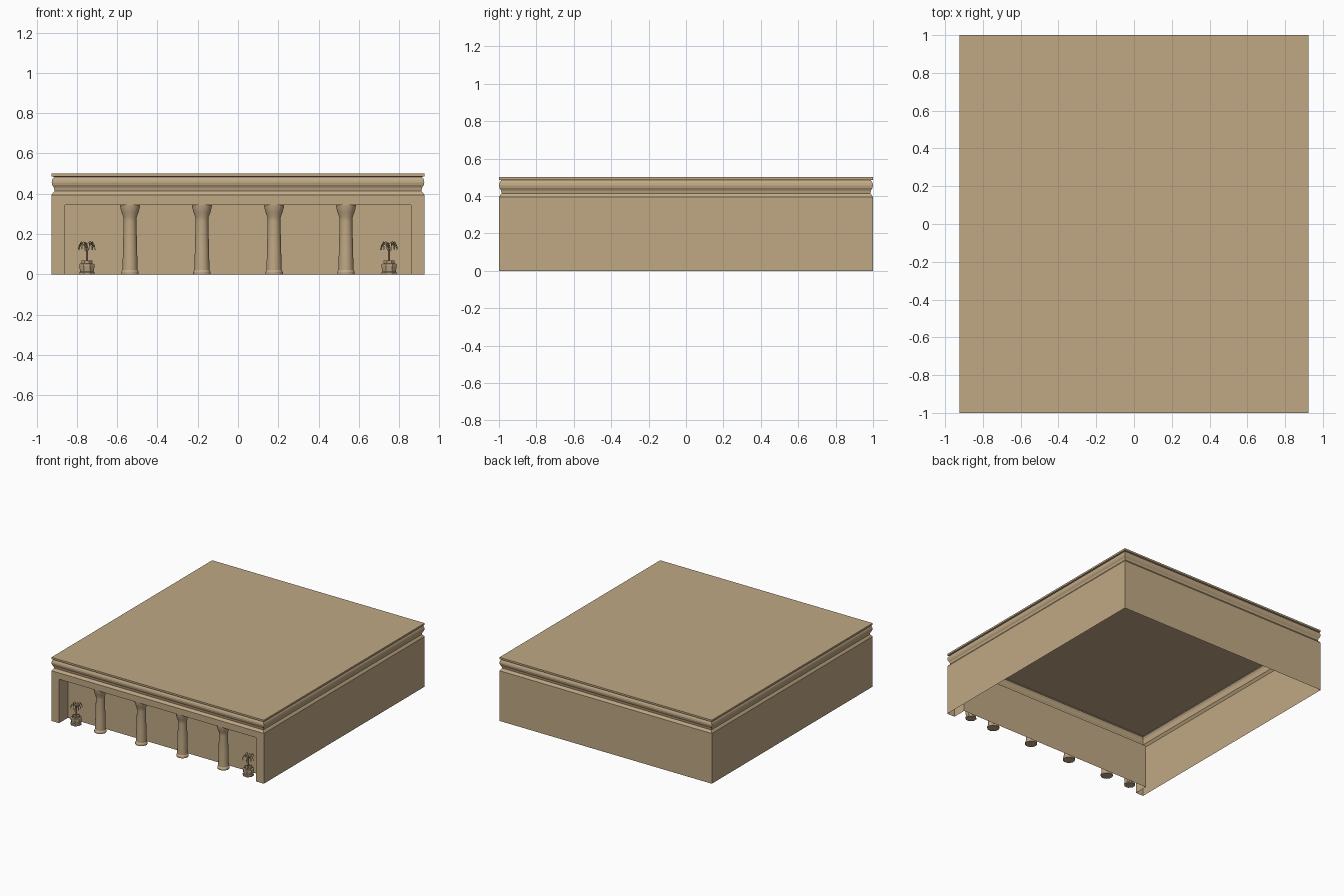
import bpy, bmesh, math
from mathutils import Vector, Matrix

if "Cube" in bpy.data.objects:
    bpy.data.objects.remove(bpy.data.objects["Cube"])

sand = bpy.data.materials.new("sandstone")
sand.diffuse_color = (0.53, 0.395, 0.235, 1)
sand.use_nodes = True
sand.node_tree.nodes["Principled BSDF"].inputs["Base Color"].default_value = sand.diffuse_color


def finish(bm, name, smooth=None):
    """Turn a bmesh into a named object, optionally smooth below an angle."""
    bmesh.ops.remove_doubles(bm, verts=bm.verts, dist=1e-5)
    me = bpy.data.meshes.new(name)
    bm.to_mesh(me)
    bm.free()
    me.materials.append(sand)
    if smooth:
        for p in me.polygons:
            p.use_smooth = True
        me.set_sharp_from_angle(angle=math.radians(smooth))
    ob = bpy.data.objects.new(name, me)
    bpy.context.collection.objects.link(ob)
    return ob


def lathe(name, profile, sides, x, y, smooth=None):
    """Closed turned shape from (radius, height) pairs."""
    bm = bmesh.new()
    rings = []
    for r, z in profile:
        ring = []
        for i in range(sides):
            a = 2 * math.pi * (i + 0.5) / sides
            ring.append(bm.verts.new((x + r * math.cos(a), y + r * math.sin(a), z)))
        rings.append(ring)
    for lo, hi in zip(rings, rings[1:]):
        for i in range(sides):
            j = (i + 1) % sides
            bm.faces.new((lo[i], lo[j], hi[j], hi[i]))
    bm.faces.new(rings[0][::-1])
    bm.faces.new(rings[-1])
    return finish(bm, name, smooth)


# Hall shell: walls, cornice and flat roof, open underneath
W, D = 0.925, 1.0
OX, OZ, REC = 0.858, 0.345, 0.11
WALL = 0.395
cornice = [(0, WALL), (0.007, 0.405), (0.014, 0.414), (0.011, 0.43), (0.003, 0.443),
           (0, 0.457), (0.002, 0.468), (0.007, 0.478), (0.012, 0.484), (0, 0.486), (0, 0.5)]

bm = bmesh.new()


def poly(*pts):
    bm.faces.new([bm.verts.new(p) for p in pts])


def corners(inset, z):
    w, d = W - inset, D - inset
    return [(-w, -d, z), (w, -d, z), (w, d, z), (-w, d, z)]


levels = [(0, 0)] + cornice
for n, (a, b) in enumerate(zip(levels, levels[1:])):
    lo, hi = corners(*a), corners(*b)
    for i in range(4):
        if n == 0 and i == 0:
            continue            # the front wall has the porch opening
        j = (i + 1) % 4
        poly(lo[i], lo[j], hi[j], hi[i])
poly(*corners(*levels[-1]))

# Front wall: two piers and a lintel
B = -D + REC
poly((-W, -D, 0), (-OX, -D, 0), (-OX, -D, OZ), (-W, -D, WALL))
poly((OX, -D, 0), (W, -D, 0), (W, -D, WALL), (OX, -D, OZ))
poly((-OX, -D, OZ), (OX, -D, OZ), (W, -D, WALL), (-W, -D, WALL))

# Porch recess: sides, ceiling and back
poly((-OX, -D, 0), (-OX, B, 0), (-OX, B, OZ), (-OX, -D, OZ))
poly((OX, B, 0), (OX, -D, 0), (OX, -D, OZ), (OX, B, OZ))
poly((-OX, -D, OZ), (-OX, B, OZ), (OX, B, OZ), (OX, -D, OZ))
poly((-OX, B, 0), (OX, B, 0), (OX, B, OZ), (-OX, B, OZ))
finish(bm, "hall_shell")

# Columns with a round foot and a flared capital
column = [(0.044, 0), (0.044, 0.012), (0.038, 0.022), (0.038, 0.028), (0.036, 0.12),
          (0.032, 0.265), (0.034, 0.285), (0.042, 0.305), (0.049, 0.33), (0.051, OZ)]
for n, x in enumerate((-0.536, -0.179, 0.179, 0.536)):
    lathe(f"column_{n + 1}", column, 16, x, -0.946, 30)

# Potted palms in the porch corners
pot = [(0.041, 0), (0.041, 0.01), (0.036, 0.014), (0.042, 0.045), (0.04, 0.052),
       (0.028, 0.054), (0.03, 0.068), (0.024, 0.068), (0.024, 0.062)]
trunk = [(0.007, 0.06), (0.005, 0.095), (0.006, 0.13)]
frond = [(0.0, 0.125, 0.003), (0.018, 0.15, 0.007), (0.032, 0.158, 0.007),
         (0.044, 0.14, 0.005), (0.049, 0.118, 0.001)]
for side, x in (("left", -0.75), ("right", 0.75)):
    y = -0.943
    lathe(f"{side}_pot", pot, 8, x, y)
    lathe(f"{side}_palm_trunk", trunk, 6, x, y)
    bm = bmesh.new()
    for k in range(8):
        rot = Matrix.Rotation(2 * math.pi * (k + 0.3) / 8, 3, 'Z')
        scale = 1.0 if k % 2 else 0.8
        rows = []
        for r, z, w in frond:
            rows.append([bm.verts.new(rot @ Vector((r * scale, s * w, 0))
                                      + Vector((x, y, z + (0.006 if k % 2 else 0) - 0.004 * abs(s))))
                         for s in (-1, 0, 1)])
        for lo, hi in zip(rows, rows[1:]):
            for s in range(2):
                bm.faces.new((lo[s], hi[s], hi[s + 1], lo[s + 1]))
    finish(bm, f"{side}_palm_fronds")
